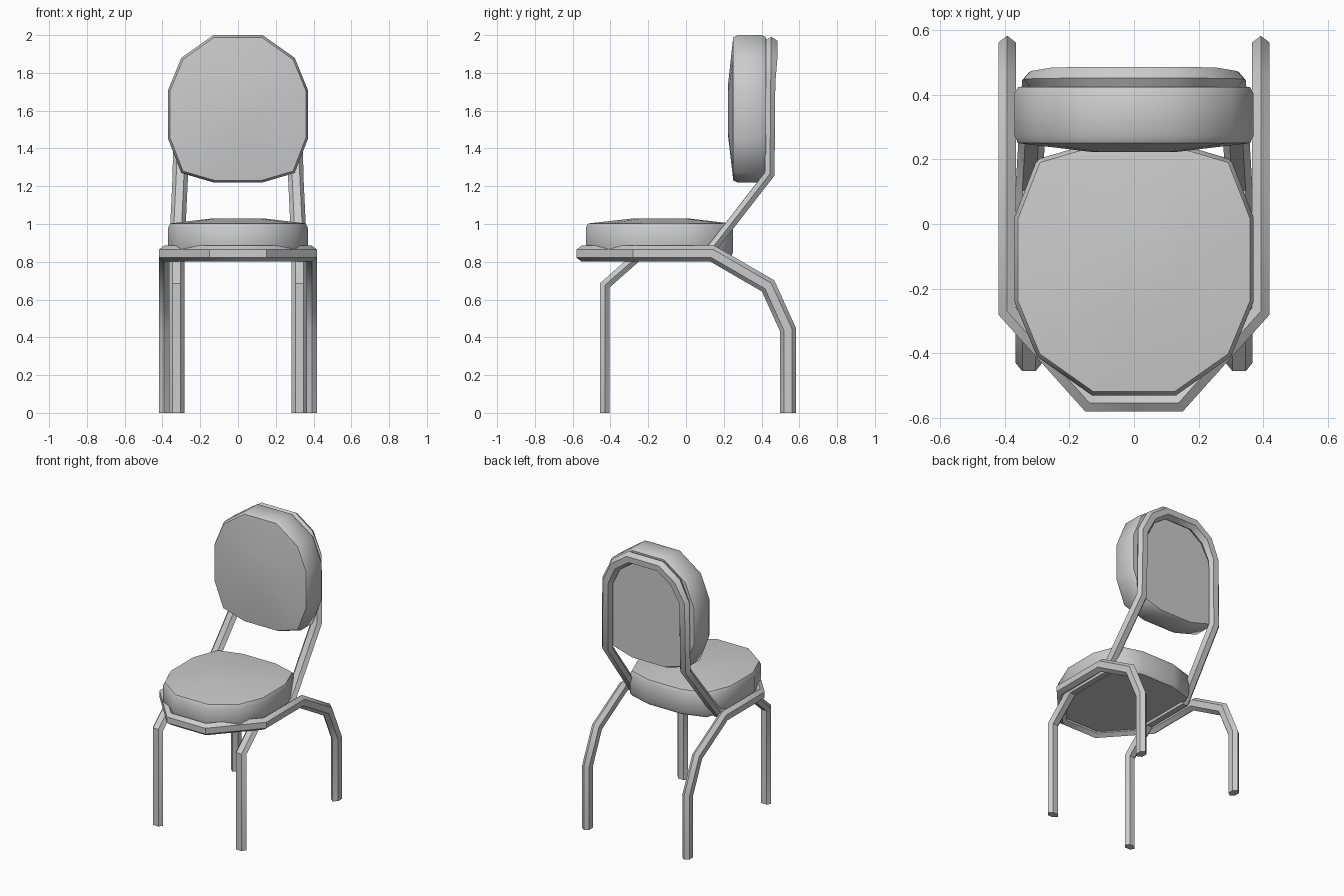
import bpy, bmesh, math
from mathutils import Vector

if "Cube" in bpy.data.objects:
    bpy.data.objects.remove(bpy.data.objects["Cube"])


def make_object(name, bm, mirror=False, angle=40):
    bmesh.ops.recalc_face_normals(bm, faces=bm.faces)
    mesh = bpy.data.meshes.new(name)
    bm.to_mesh(mesh)
    bm.free()
    obj = bpy.data.objects.new(name, mesh)
    bpy.context.collection.objects.link(obj)
    if mirror:
        mod = obj.modifiers.new("mirror", 'MIRROR')
        mod.use_clip = True
    bpy.ops.object.select_all(action='DESELECT')
    obj.select_set(True)
    bpy.context.view_layer.objects.active = obj
    bpy.ops.object.shade_smooth_by_angle(angle=math.radians(angle))
    return obj


def loft(bm, rings):
    n = len(rings[0])
    vs = [[bm.verts.new(p) for p in r] for r in rings]
    for a, b in zip(vs, vs[1:]):
        for i in range(n):
            bm.faces.new((a[i], a[(i + 1) % n], b[(i + 1) % n], b[i]))
    return vs


def tube(name, path, rx, ry, phase=0.0, sides=6, stretch=None):
    """Sweep half of a bent tube from the foot to x = 0, then mirror it."""
    pts = [Vector(p) for p in path]
    ring = []
    for i in range(sides):
        a = 2 * math.pi * i / sides + phase
        ring.append(pts[0] + Vector((rx * math.cos(a), ry * math.sin(a), 0)))
    rings = [ring]
    for i in range(1, len(pts)):
        d = (pts[i] - pts[i - 1]).normalized()
        # the cutting plane at each bend is the mitre plane
        nrm = (d + (pts[i + 1] - pts[i]).normalized()).normalized() if i + 1 < len(pts) else Vector((1, 0, 0))
        ring = [p + d * ((pts[i] - p).dot(nrm) / d.dot(nrm)) for p in ring]
        if stretch and i == stretch[0]:
            for p in ring:
                p.y = pts[i].y + (p.y - pts[i].y) * stretch[1]
        rings.append(ring)
    for p in rings[-1]:
        p.x = 0
    bm = bmesh.new()
    vs = loft(bm, rings)
    bm.faces.new(vs[0])
    return make_object(name, bm, mirror=True)


def cushion(name, place):
    """Twelve-sided pad with a softened rim and a slightly domed top."""
    half = [(.13, .25), (.30, .20), (.37, .02), (.37, -.24), (.30, -.41), (.13, -.53)]
    outline = half + [(-x, y) for x, y in reversed(half)]
    cy = -.13
    rings = []
    for s, z in ((.97, .83), (1, .85), (1, .98), (.97, 1.003), (.36, 1.03)):
        rings.append([place(x * s, cy + (y - cy) * s, z) for x, y in outline])
    bm = bmesh.new()
    vs = loft(bm, rings)
    bm.faces.new(vs[0])
    bm.faces.new(vs[-1])
    return make_object(name, bm, angle=50)


# Cushions: the backrest is the seat pad turned upright
cushion("seat", lambda x, y, z: (x, y, z))
cushion("backrest", lambda x, y, z: (x, 1.253 - z, 1.47 - y))

# Rear legs joined by the rail around the front of the seat
tube("rear_legs_and_seat_rail",
     [(.392, .54, 0), (.392, .54, .44), (.392, .435, .672), (.392, .14, .843),
      (.392, -.27, .843), (.138, -.553, .843), (0, -.553, .843)],
     .0315, .042, phase=math.pi / 2)

# Front legs running under the seat and up into the backrest loop
tube("front_legs_and_back_frame",
     [(.325, -.43, 0), (.325, -.43, .675), (.325, -.24, .843), (.325, .115, .843),
      (.305, .443, 1.265), (.300, .447, 1.74), (.235, .448, 1.87), (.12, .449, 1.95), (0, .449, 1.95)],
     .041, .029, stretch=(6, 1.4))
